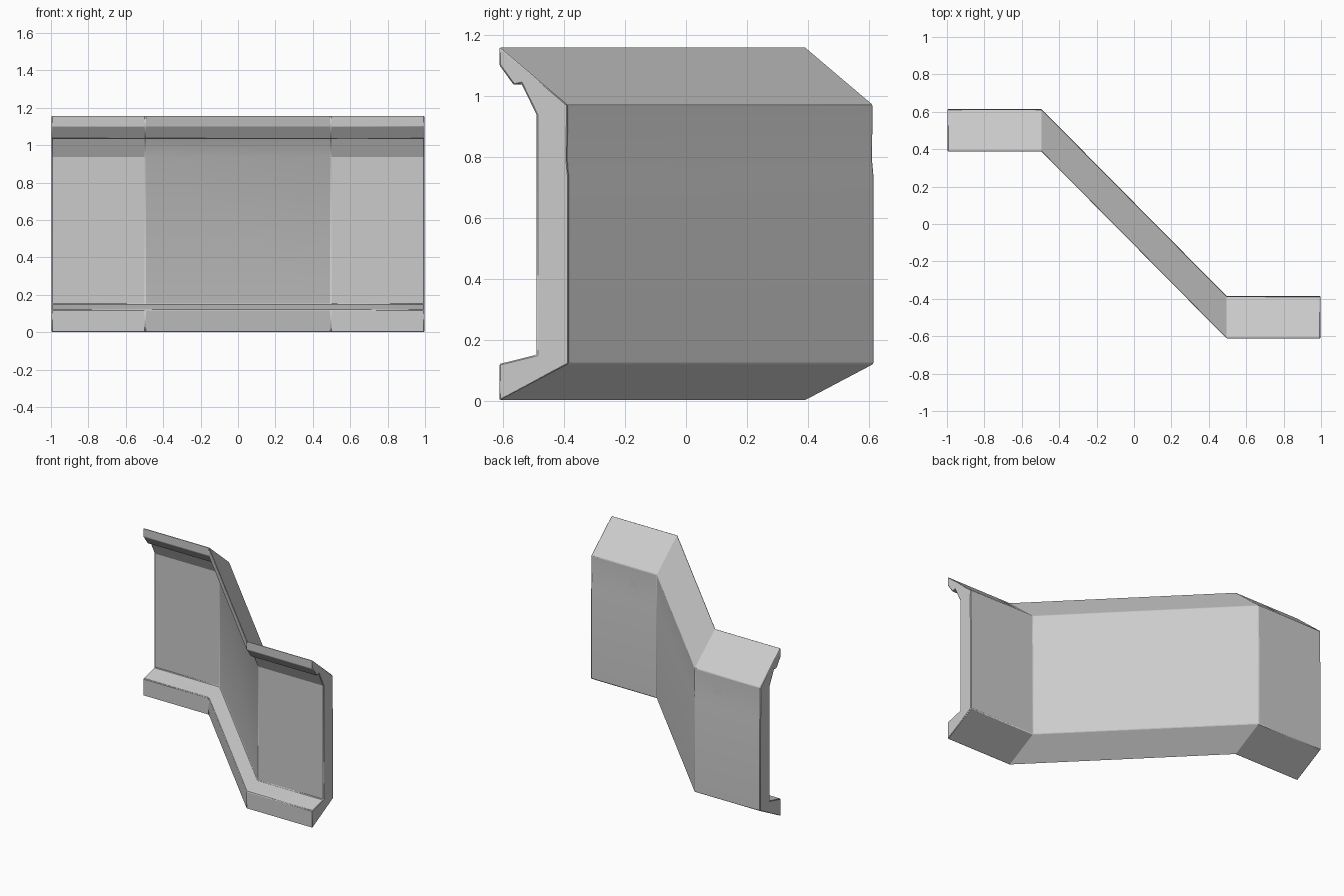
import bpy, bmesh
from mathutils import Vector

if "Cube" in bpy.data.objects:
    bpy.data.objects.remove(bpy.data.objects["Cube"])

# Cross-section (y, z) of the barrier at its right-hand end, front faces -y
PROFILE = [
    (-0.612, 0.0), (-0.385, 0.12), (-0.385, 0.735), (-0.390, 0.79), (-0.388, 0.97),
    (-0.612, 1.16), (-0.612, 1.10), (-0.565, 1.035), (-0.54, 1.04),
    (-0.49, 0.937), (-0.49, 0.15), (-0.612, 0.12),
]
# Plan path: (x, shift in y)
STATIONS = [(-0.997, 1.0), (-0.495, 1.0), (0.495, 0.0), (0.997, 0.0)]


def finish(name, bm):
    bmesh.ops.recalc_face_normals(bm, faces=bm.faces[:])
    mesh = bpy.data.meshes.new(name)
    bm.to_mesh(mesh)
    bm.free()
    obj = bpy.data.objects.new(name, mesh)
    bpy.context.collection.objects.link(obj)
    return obj


# Barrier body: profile swept along the stepped plan
bm = bmesh.new()
rings = [[bm.verts.new((x, y + dy, z)) for y, z in PROFILE] for x, dy in STATIONS]
n = len(PROFILE)
for a, b in zip(rings, rings[1:]):
    for i in range(n):
        j = (i + 1) % n
        bm.faces.new((a[i], a[j], b[j], b[i]))
bm.faces.new(rings[0])
bm.faces.new(rings[-1][::-1])
body = finish("barrier_body", bm)

# Slightly softened hard edges
bevel = body.modifiers.new("edge_bevel", 'BEVEL')
bevel.width = 0.004
bevel.segments = 1
bevel.limit_method = 'ANGLE'
bevel.angle_limit = 0.6


# Small flush plates set on the straight panels
def plate(name, x0, x1, low, high, dy, lift=0.002):
    bm = bmesh.new()
    p, q = Vector(low), Vector(high)
    d = (q - p).normalized()
    out = Vector((d.y, -d.x)) * lift
    quad = []
    for x, v in ((x0, p), (x1, p), (x1, q), (x0, q)):
        w = v + out
        quad.append(bm.verts.new((x, w.x + dy, w.y)))
    bm.faces.new(quad[::-1])
    mesh_obj_face = bm.faces[:]
    bmesh.ops.solidify(bm, geom=mesh_obj_face, thickness=0.001)
    return finish(name, bm)


for side, sx, dy in (("right", 1, 0.0), ("left", -1, 1.0)):
    plate(side + "_top_plate", sx * 0.62, sx * 0.685, (-0.41, 0.989), (-0.50, 1.065), dy)
    plate(side + "_back_plate", sx * 0.64, sx * 0.70, (-0.389, 0.84), (-0.389, 0.90), dy)

bpy.ops.object.select_all(action='DESELECT')
body.select_set(True)
bpy.context.view_layer.objects.active = body
bpy.ops.object.shade_smooth_by_angle(angle=0.4)
